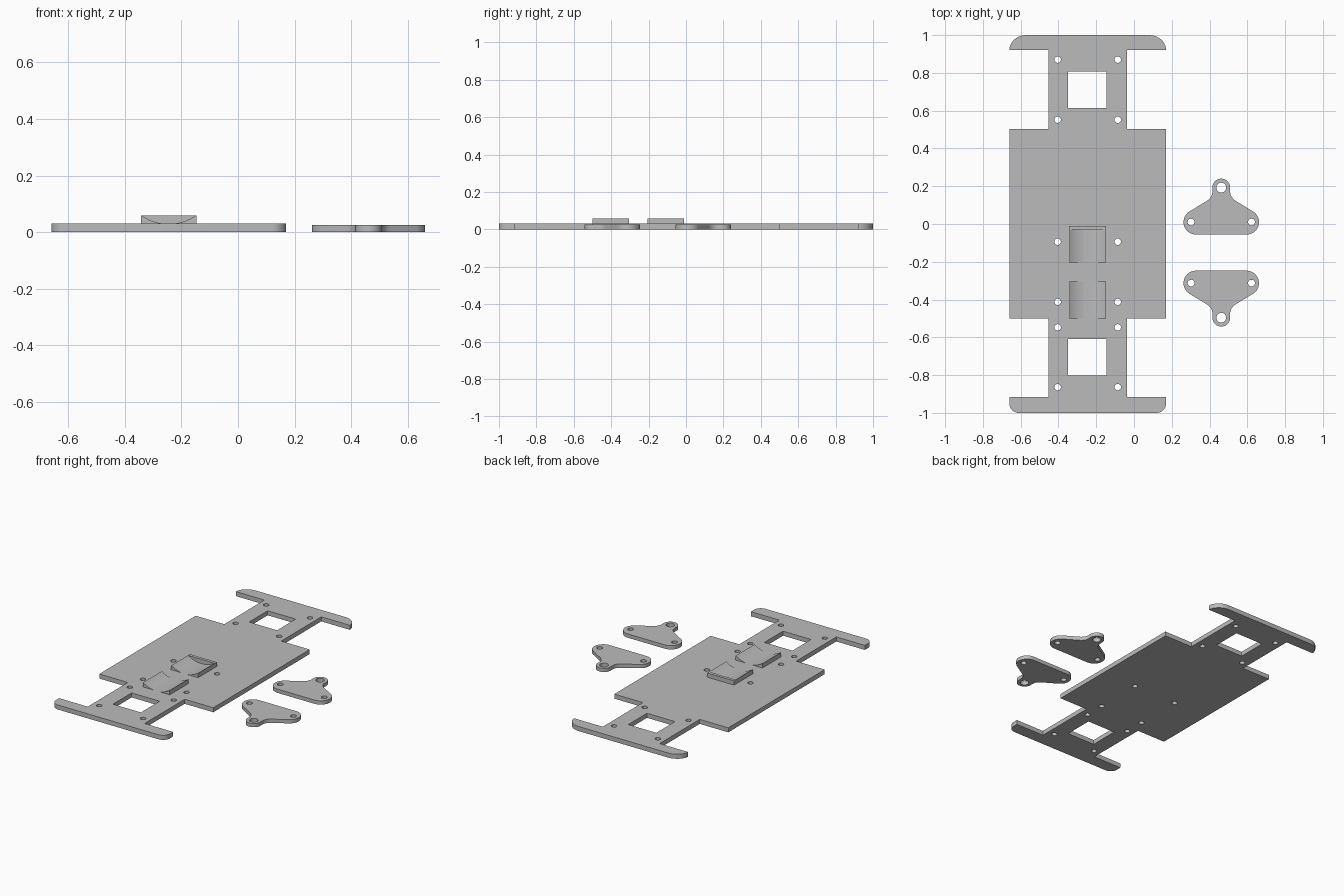
import bpy
from math import sin, cos, radians, sqrt

cube = bpy.data.objects.get("Cube")
if cube:
    bpy.data.objects.remove(cube, do_unlink=True)

GREY = (0.5, 0.5, 0.5, 1)
grey = bpy.data.materials.new("plain grey")
grey.use_nodes = True
grey.diffuse_color = GREY
grey.node_tree.nodes["Principled BSDF"].inputs["Base Color"].default_value = GREY

MID = -0.245      # centre line of the chassis
PLATE = 0.03      # plate thickness


def arc(cx, cy, rx, ry, a0, a1, n=10):
    """Points on an elliptical arc, angles in degrees."""
    angles = [radians(a0 + (a1 - a0) * i / n) for i in range(n + 1)]
    return [(cx + rx * cos(a), cy + ry * sin(a)) for a in angles]


def hole(x, y, r):
    return arc(x, y, r, r, 0, 360, 24)[:-1]


def rect(x, y, w, h):
    return [(x - w / 2, y - h / 2), (x + w / 2, y - h / 2),
            (x + w / 2, y + h / 2), (x - w / 2, y + h / 2)]


def mirrored(half):
    """Close an outline whose right half runs from bottom to top."""
    return half + [(-x, y) for x, y in reversed(half)]


def moved(points, dx=0, dy=0, sy=1):
    return [(x + dx, y * sy + dy) for x, y in points]


def extrude(name, loops, depth, z=0, along_y=None):
    """Extrude an outline with holes upward, or along y from a start value."""
    curve = bpy.data.curves.new(name, 'CURVE')
    curve.dimensions = '2D'
    curve.fill_mode = 'BOTH'
    curve.extrude = depth / 2
    for loop in loops:
        spline = curve.splines.new('POLY')
        spline.points.add(len(loop) - 1)
        for p, (x, y) in zip(spline.points, loop):
            p.co = (x, y, 0, 1)
        spline.use_cyclic_u = True
        spline.use_smooth = False
    source = bpy.data.objects.new(name + "_outline", curve)
    bpy.context.collection.objects.link(source)
    bpy.context.view_layer.update()
    mesh = bpy.data.meshes.new_from_object(
        source.evaluated_get(bpy.context.evaluated_depsgraph_get()))
    bpy.data.objects.remove(source, do_unlink=True)
    bpy.data.curves.remove(curve)
    mesh.name = name
    mesh.materials.clear()
    mesh.materials.append(grey)
    obj = bpy.data.objects.new(name, mesh)
    bpy.context.collection.objects.link(obj)
    if along_y is None:
        obj.location.z = z + depth / 2
    else:
        obj.rotation_euler.x = radians(90)
        obj.location.y = along_y + depth / 2
    bpy.ops.object.select_all(action='DESELECT')
    bpy.context.view_layer.objects.active = obj
    obj.select_set(True)
    bpy.ops.object.shade_smooth_by_angle(angle=radians(30))
    return obj


# Chassis plate with bumpers, motor windows and screw holes
half = arc(0.365, -0.95, 0.05, 0.05, -90, 0)
half += [(0.415, -0.917), (0.207, -0.917), (0.207, -0.5), (0.415, -0.5),
         (0.415, 0.503), (0.207, 0.503), (0.207, 0.92)]
half += arc(0.325, 0.92, 0.09, 0.08, 0, 90)
loops = [moved(mirrored(half), MID)]
for y in (0.71, -0.705):
    loops.append(rect(MID - 0.002, y, 0.204, 0.194))
for y in (0.87, 0.552, -0.094, -0.412, -0.547, -0.864):
    for side in (-1, 1):
        loops.append(hole(MID + side * 0.159, y, 0.017))
extrude("chassis_plate", loops, PLATE)

# Cradles: curved wedges either side of the centre line
TOP, RADIUS, REACH = 0.058, 0.169, 0.095
centre_z = TOP + sqrt(RADIUS ** 2 - REACH ** 2)
inner = sqrt(RADIUS ** 2 - (centre_z - PLATE) ** 2)
xs = [inner + (REACH - inner) * i / 10 for i in range(11)]
wedge = [(x, centre_z - sqrt(RADIUS ** 2 - x * x)) for x in xs]
wedge += [(0.098, TOP), (0.098, PLATE - 0.002), (inner, PLATE - 0.002)]
for label, y, length in (("front", -0.5, 0.195), ("rear", -0.205, 0.175)):
    for side, sx in (("left", 1), ("right", -1)):
        profile = [(MID + sx * x, z) for x, z in wedge]
        extrude(f"{label}_cradle_{side}", [profile], length, along_y=y)

# End wall closing the rear cradle
extrude("rear_cradle_wall", [rect(MID, -0.02, 0.196, 0.02)], TOP - PLATE, PLATE)

# Loose three-hole brackets, mirrored front to back
half = arc(0.134, 0.01, 0.066, 0.066, -90, 59, 14)
a, b, c = (0.08, 0.12), (0.047, 0.14), (0.047, 0.172)
for i in range(9):
    t = i / 8
    half.append(tuple(a[k] * (1 - t) ** 2 + 2 * b[k] * t * (1 - t) + c[k] * t * t
                      for k in (0, 1)))
half += arc(0, 0.193, 0.047, 0.047, 0, 85, 12)
bracket = [mirrored(half), hole(0, 0.193, 0.026),
           hole(-0.16, 0.01, 0.018), hole(0.16, 0.01, 0.018)]
for name, sy, dy in (("rear_bracket", 1, 0), ("front_bracket", -1, -0.303)):
    extrude(name, [moved(p, 0.462, dy, sy) for p in bracket], 0.025)
